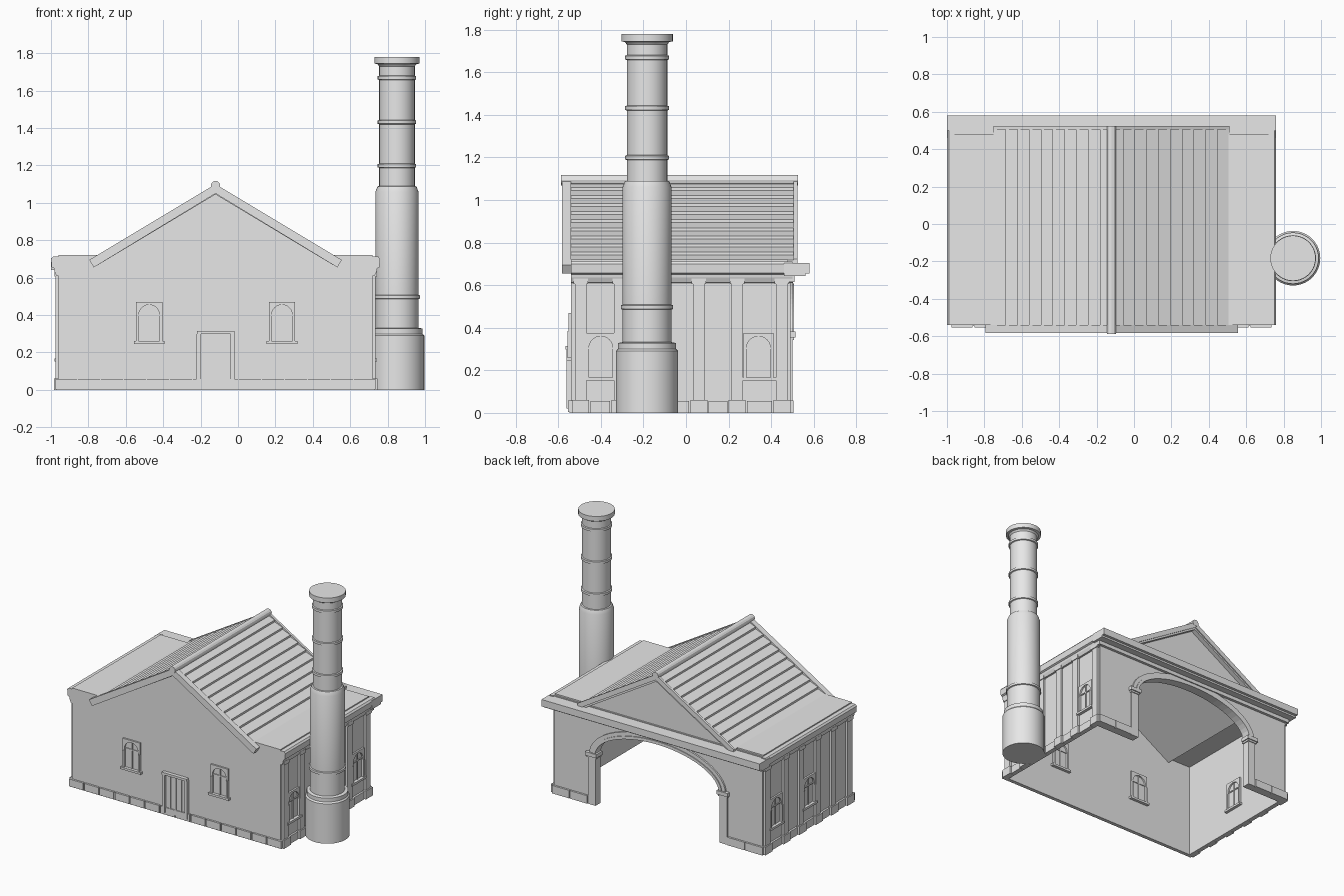
import bpy, bmesh, math
from mathutils import Matrix, Vector

cube = bpy.data.objects.get("Cube")
if cube:
    bpy.data.objects.remove(cube)

stone = bpy.data.materials.new("pale_grey")
stone.use_nodes = True
GREY = (0.8, 0.8, 0.8, 1)
stone.diffuse_color = GREY
stone.node_tree.nodes["Principled BSDF"].inputs["Base Color"].default_value = GREY

CX = -0.12           # building centre line
HALF = 0.84          # half width of the walls
FRONT, BACK = -0.54, 0.49


def finish(bm, name, mat):
    bmesh.ops.recalc_face_normals(bm, faces=bm.faces)
    mesh = bpy.data.meshes.new(name)
    bm.to_mesh(mesh)
    bm.free()
    mesh.transform(mat)
    mesh.materials.append(stone)
    ob = bpy.data.objects.new(name, mesh)
    bpy.context.collection.objects.link(ob)
    return ob


def prism(name, pts, y0, y1, mat=Matrix()):
    """Extrude an XZ outline from y0 to y1."""
    bm = bmesh.new()
    face = bm.faces.new([bm.verts.new((x, y0, z)) for x, z in pts])
    ext = bmesh.ops.extrude_face_region(bm, geom=[face])["geom"]
    verts = [v for v in ext if isinstance(v, bmesh.types.BMVert)]
    bmesh.ops.translate(bm, verts=verts, vec=(0, y1 - y0, 0))
    return finish(bm, name, mat)


def box(name, x0, x1, z0, z1, y0, y1, mat=Matrix()):
    return prism(name, [(x0, z0), (x1, z0), (x1, z1), (x0, z1)], y0, y1, mat)


def arc(cx, cz, rx, rz, n=12):
    """Half ellipse from right to left."""
    return [(cx + rx * math.cos(math.pi * i / n), cz + rz * math.sin(math.pi * i / n))
            for i in range(n + 1)]


def frame_at(x, y, degrees):
    """Local wall frame: x along the wall, -y outward."""
    return Matrix.Translation((x, y, 0)) @ Matrix.Rotation(math.radians(degrees), 4, "Z")


front_wall = frame_at(0, FRONT, 0)
back_wall = frame_at(0, BACK, 180)
left_wall = frame_at(CX + HALF, 0, 90)
right_wall = frame_at(CX - HALF, 0, -90)


def window(name, u, z, mat):
    """Rectangular surround with an arched opening, glazing bars and a sill."""
    w, h, r = 0.07, 0.21, 0.056
    spring = z + h - 0.015 - r
    outline = [(u + w, z), (u + w, z + h), (u - w, z + h), (u - w, z), (u - r, z)]
    outline += arc(u, spring, r, r)[::-1] + [(u + r, z)]
    prism(name + "_surround", outline, 0, -0.012, mat)
    box(name + "_mullion", u - 0.004, u + 0.004, z, spring + r, 0, -0.006, mat)
    box(name + "_transom", u - r, u + r, spring - 0.004, spring + 0.004, 0, -0.006, mat)
    for s in (-1, 1):
        box(name + "_jamb", u + s * w, u + s * r, z, z + 0.125, 0, -0.016, mat)
    box(name + "_sill", u - 0.082, u + 0.082, z - 0.014, z + 0.002, 0, -0.022, mat)


# Walls
x0, x1 = CX - HALF, CX + HALF
prism("front_gable_wall", [(x0, 0), (x1, 0), (x1, 0.72), (CX + 0.57, 0.72), (CX, 1.06),
                           (CX - 0.57, 0.72), (x0, 0.72)], FRONT, FRONT + 0.02)
box("left_wall", x1 - 0.02, x1, 0, 0.71, FRONT, BACK)
box("right_wall", x0, x0 + 0.02, 0, 0.71, FRONT, BACK)

# Back wall with the wide arch
SPAN, SPRING, RISE = 0.5, 0.37, 0.215
opening = arc(CX, SPRING, SPAN, RISE, 28)
prism("back_arch_wall", [(x0, 0), (x0, 0.71), (x1, 0.71), (x1, 0), (CX + SPAN, 0)]
      + opening + [(CX - SPAN, 0)], BACK - 0.05, BACK)
for trim, proud, name in ((0.05, 0.012, "arch_moulding"), (0.022, 0.018, "arch_inner_bead")):
    outer = arc(CX, SPRING, SPAN + trim, RISE + trim, 28)
    prism(name, opening + outer[::-1], BACK - 0.03, BACK + proud)
for s in (-1, 1):
    a, b = sorted((CX + s * SPAN, CX + s * (SPAN + 0.06)))
    box("arch_jamb", a, b, 0, SPRING, BACK - 0.05, BACK + 0.01)
    box("arch_impost", a - 0.015, b + 0.015, SPRING - 0.015, SPRING + 0.012, BACK - 0.05, BACK + 0.024)
    box("arch_impost_neck", a - 0.007, b + 0.007, SPRING - 0.028, SPRING - 0.015, BACK - 0.05, BACK + 0.016)

# Front and back plinth blocks
COUNT = 14
pitch = (2 * HALF + 0.04) / COUNT
for i in range(COUNT):
    a = x0 - 0.02 + i * pitch
    box("front_plinth_block", a + 0.005, a + pitch - 0.005, 0.005, 0.058, 0.01, -0.014, front_wall)
box("front_plinth_core", x0 - 0.012, x1 + 0.012, 0, 0.052, 0.01, -0.006, front_wall)
for s in (-1, 1):
    for k in range(2):
        a = -CX + s * (SPAN + 0.065 + 0.145 * k)
        box("back_plinth_block", a, a + s * 0.14, 0, 0.058, 0.01, -0.014, back_wall)

# Side pilasters and plinths
stations = [-0.495, -0.31, -0.13, 0.06, 0.24, 0.45]
for side, mat, flip in (("left", left_wall, 1), ("right", right_wall, -1)):
    for y in stations:
        u = y * flip
        box(side + "_pilaster", u - 0.027, u + 0.027, 0.05, 0.625, 0, -0.016, mat)
        box(side + "_capital", u - 0.034, u + 0.034, 0.605, 0.632, 0, -0.022, mat)
        box(side + "_pilaster_base", u - 0.04, u + 0.04, 0, 0.06, 0, -0.025, mat)
    for ya, yb in zip(stations, stations[1:]):
        a, b = sorted((ya * flip, yb * flip))
        box(side + "_plinth_block", a + 0.046, b - 0.046, 0, 0.056, 0, -0.014, mat)

# Windows, with a matching inner face
wall_windows = [("front", front_wall, 0.26, (-0.475, 0.235)),
                ("left", left_wall, 0.165, (-0.40, 0.34)),
                ("right", right_wall, 0.165, (0.035, -0.345))]
inward = Matrix.Translation((0, 0.02, 0)) @ Matrix.Rotation(math.pi, 4, "Z")
for side, mat, z, places in wall_windows:
    for u in places:
        window(side + "_window", u, z, mat)
        window(side + "_inner_window", -u, z, mat @ inward)

# Front door
box("door_lintel", CX - 0.1, CX + 0.1, 0.298, 0.315, 0, -0.026, front_wall)
box("door_leaves", CX - 0.08, CX + 0.08, 0.02, 0.3, 0, -0.006, front_wall)
for off in (-0.09, 0.09):
    box("door_post", CX + off - 0.011, CX + off + 0.011, 0.02, 0.3, 0, -0.02, front_wall)
for off in (-0.045, 0, 0.045):
    box("door_batten", CX + off - 0.005, CX + off + 0.005, 0.02, 0.3, 0, -0.012, front_wall)

# Flat roof strips and the back cornice
for s in (-1, 1):
    a, b = sorted((CX + s * 0.59, CX + s * HALF))
    box("flat_roof_strip", a, b, 0.7, 0.72, FRONT, 0.48)
for z0, z1, reach in ((0.615, 0.645, 0.02), (0.642, 0.66, 0.07), (0.655, 0.705, 0.09)):
    half = HALF + min(reach, 0.04)
    box("back_cornice", CX - half, CX + half, z0, z1, 0.46, BACK + reach)
for s in (-1, 1):
    edge = CX + s * HALF
    profile = [(0, 0.61), (0.012, 0.612), (0.022, 0.635), (0.024, 0.65),
               (0.036, 0.656), (0.04, 0.7), (0.03, 0.712), (0, 0.712)]
    prism("side_cornice", [(edge + s * d, z) for d, z in profile], FRONT, 0.5)

# Pitched roof of overlapping boards
SLOPE, RIDGE, ROWS, RUN = 0.6, 1.09, 10, 0.63
for s in (-1, 1):
    pts = [(CX, RIDGE - 0.045)]
    pts.append((CX + s * RUN, RIDGE - 0.045 - SLOPE * RUN))
    for i in range(ROWS, 0, -1):
        low, high = RUN * i / ROWS, RUN * (i - 1) / ROWS
        pts.append((CX + s * low, RIDGE + 0.006 - SLOPE * low))
        pts.append((CX + s * high, RIDGE - 0.008 - SLOPE * high))
    prism("roof_boards", pts, -0.565, 0.515)
    # Sloping board along the front gable edge
    d = 0.675
    prism("barge_board", [(CX, 1.1), (CX + s * d, 1.1 - SLOPE * d),
                          (CX + s * (d - 0.024), 1.06 - SLOPE * d), (CX, 1.05)], -0.582, FRONT)
    d = RUN
    prism("back_verge", [(CX, 1.1), (CX + s * d, 1.1 - SLOPE * d),
                         (CX + s * d, 1.06 - SLOPE * d), (CX, 1.06)], 0.505, 0.523)
prism("back_gable", [(CX - RUN, 0.69), (CX + RUN, 0.69), (CX, 1.06)], 0.46, 0.48)
ridge = [(CX + 0.025 * math.cos(math.pi * k / 6), 1.093 + 0.025 * math.sin(math.pi * k / 6))
         for k in range(12)]
prism("ridge_cap", ridge, -0.587, 0.525)

# Chimney, lathed from a stepped profile
profile = [(0, 0), (0.146, 0), (0.146, 0.29), (0.137, 0.3), (0.137, 0.328), (0.115, 0.332)]


def ring(z, r):
    return [(r, z), (r + 0.008, z + 0.003), (r + 0.008, z + 0.02), (r, z + 0.023)]


profile += ring(0.485, 0.115) + [(0.115, 1.06), (0.104, 1.088), (0.095, 1.09)]
for z in (1.187, 1.42, 1.657):
    profile += ring(z, 0.095)
profile += [(0.095, 1.73), (0.105, 1.742), (0.121, 1.745), (0.121, 1.78), (0, 1.78)]
bm = bmesh.new()
line = [bm.verts.new((r, 0, z)) for r, z in profile]
edges = [bm.edges.new(pair) for pair in zip(line, line[1:])]
bmesh.ops.spin(bm, geom=line + edges, cent=Vector(), axis=(0, 0, 1),
               angle=2 * math.pi, steps=40, use_duplicate=False)
bmesh.ops.remove_doubles(bm, verts=bm.verts, dist=0.0005)
chimney = finish(bm, "chimney", Matrix.Translation((0.85, -0.183, 0)))
bpy.ops.object.select_all(action="DESELECT")
bpy.context.view_layer.objects.active = chimney
chimney.select_set(True)
bpy.ops.object.shade_smooth_by_angle(angle=math.radians(30))
